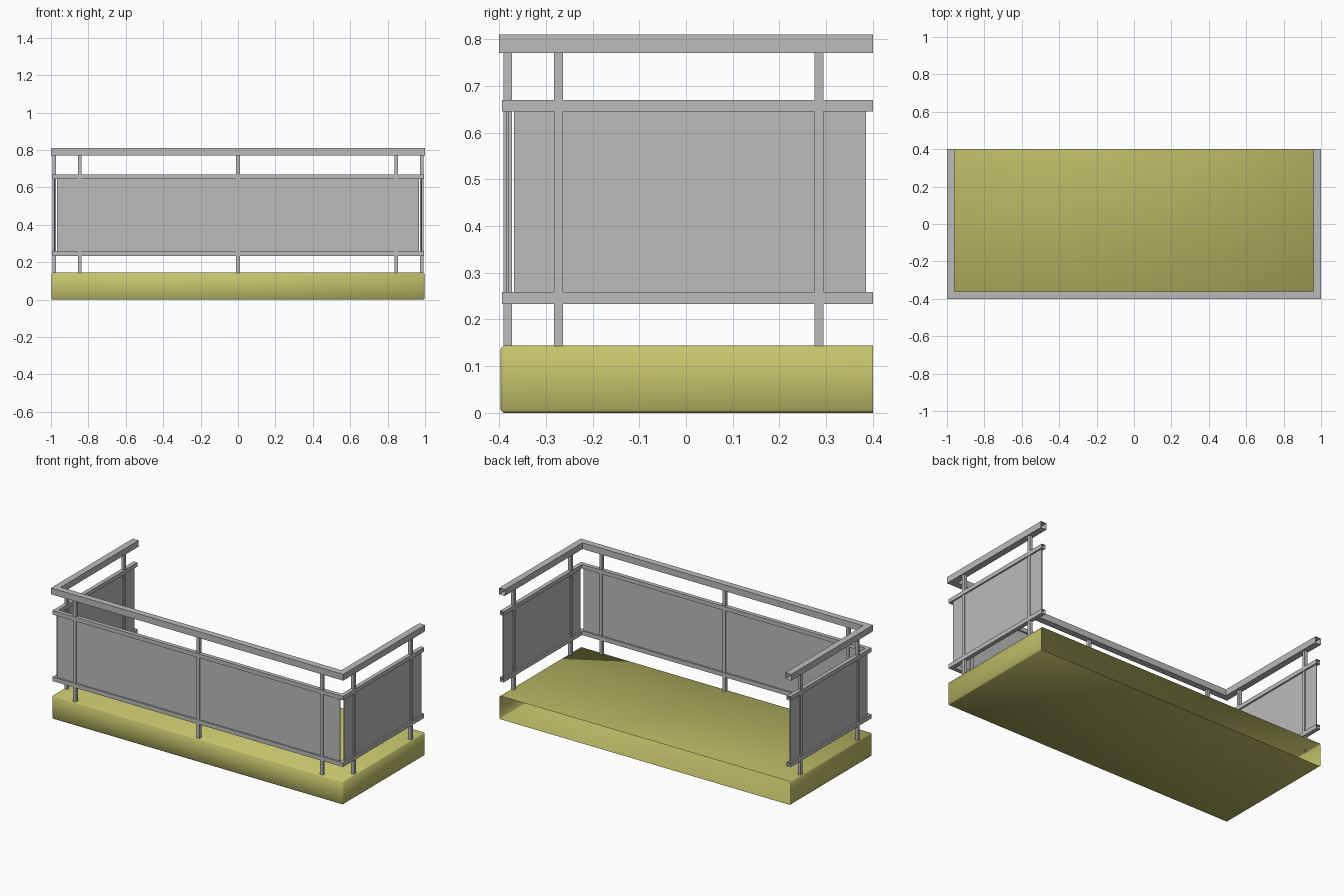
import bpy
import bmesh
from mathutils import Matrix

cube = bpy.data.objects.get("Cube")
if cube:
    bpy.data.objects.remove(cube, do_unlink=True)


def make_material(name, rgb):
    mat = bpy.data.materials.new(name)
    mat.use_nodes = True
    mat.diffuse_color = (*rgb, 1)
    mat.node_tree.nodes["Principled BSDF"].inputs["Base Color"].default_value = (*rgb, 1)
    return mat


METAL = make_material("grey metal", (0.5, 0.5, 0.5))
SLAB = make_material("yellow slab", (0.56, 0.55, 0.15))


def finish(name, bm, mat):
    bmesh.ops.recalc_face_normals(bm, faces=bm.faces)
    mesh = bpy.data.meshes.new(name)
    bm.to_mesh(mesh)
    bm.free()
    mesh.materials.append(mat)
    obj = bpy.data.objects.new(name, mesh)
    bpy.context.collection.objects.link(obj)
    return obj


def add_box(bm, x, y, z):
    """Box between the (low, high) pairs on each axis."""
    size = [b - a for a, b in (x, y, z)]
    mid = [(a + b) / 2 for a, b in (x, y, z)]
    mat = Matrix.Translation(mid) @ Matrix.Diagonal((*size, 1))
    bmesh.ops.create_cube(bm, size=1, matrix=mat)


def box(name, x, y, z, mat):
    bm = bmesh.new()
    add_box(bm, x, y, z)
    return finish(name, bm, mat)


def u_rail(name, outer, inner, low, high):
    """Open-ended square tube around three sides, mitred at the corners."""
    bm = bmesh.new()
    rings = []
    for sx, at_back in ((-1, True), (-1, False), (1, False), (1, True)):
        ring = []
        for inset, z in ((outer, low), (outer, high), (inner, high), (inner, low)):
            y = 0.4 if at_back else -0.4 + inset
            ring.append(bm.verts.new((sx * (1 - inset), y, z)))
        rings.append(ring)
    for a, b in zip(rings, rings[1:]):
        for i in range(4):
            j = (i + 1) % 4
            bm.faces.new((a[i], a[j], b[j], b[i]))
    finish(name, bm, METAL)


# Floor slab: softened edges, open at the back
bm = bmesh.new()
add_box(bm, (-0.997, 0.997), (-0.397, 0.4), (0, 0.144))
back = [f for f in bm.faces if f.calc_center_median().y > 0.39]
bmesh.ops.delete(bm, geom=back, context="FACES")
edges = [e for e in bm.edges if not e.is_boundary]
bmesh.ops.bevel(bm, geom=edges, offset=0.006, segments=1, affect="EDGES")
for f in bm.faces:
    f.smooth = True
finish("floor_slab", bm, SLAB)

# Handrail and the two rails holding the panels
u_rail("handrail", 0, 0.04, 0.771, 0.81)
u_rail("upper_rail", 0.006, 0.031, 0.645, 0.67)
u_rail("lower_rail", 0.006, 0.031, 0.233, 0.259)

# Posts
R = 0.0095
RAIL = 0.0182
spots = [(x, -0.4 + RAIL) for x in (-0.845, 0, 0.845)]
spots += [(s * (1 - RAIL), y) for s in (-1, 1) for y in (-0.273, 0.285)]
for i, (x, y) in enumerate(spots):
    box(f"post_{i + 1}", (x - R, x + R), (y - R, y + R), (0.143, 0.772), METAL)

# Infill panels
T = 0.003
PANEL_Z = (0.25, 0.65)
y = -0.4 + RAIL
box("front_panel", (-0.968, 0.968), (y - T, y + T), PANEL_Z, METAL)
for side, s in (("left", 1), ("right", -1)):
    x = s * (1 - RAIL)
    box(f"{side}_panel", (x - T, x + T), (-0.368, 0.386), PANEL_Z, METAL)
